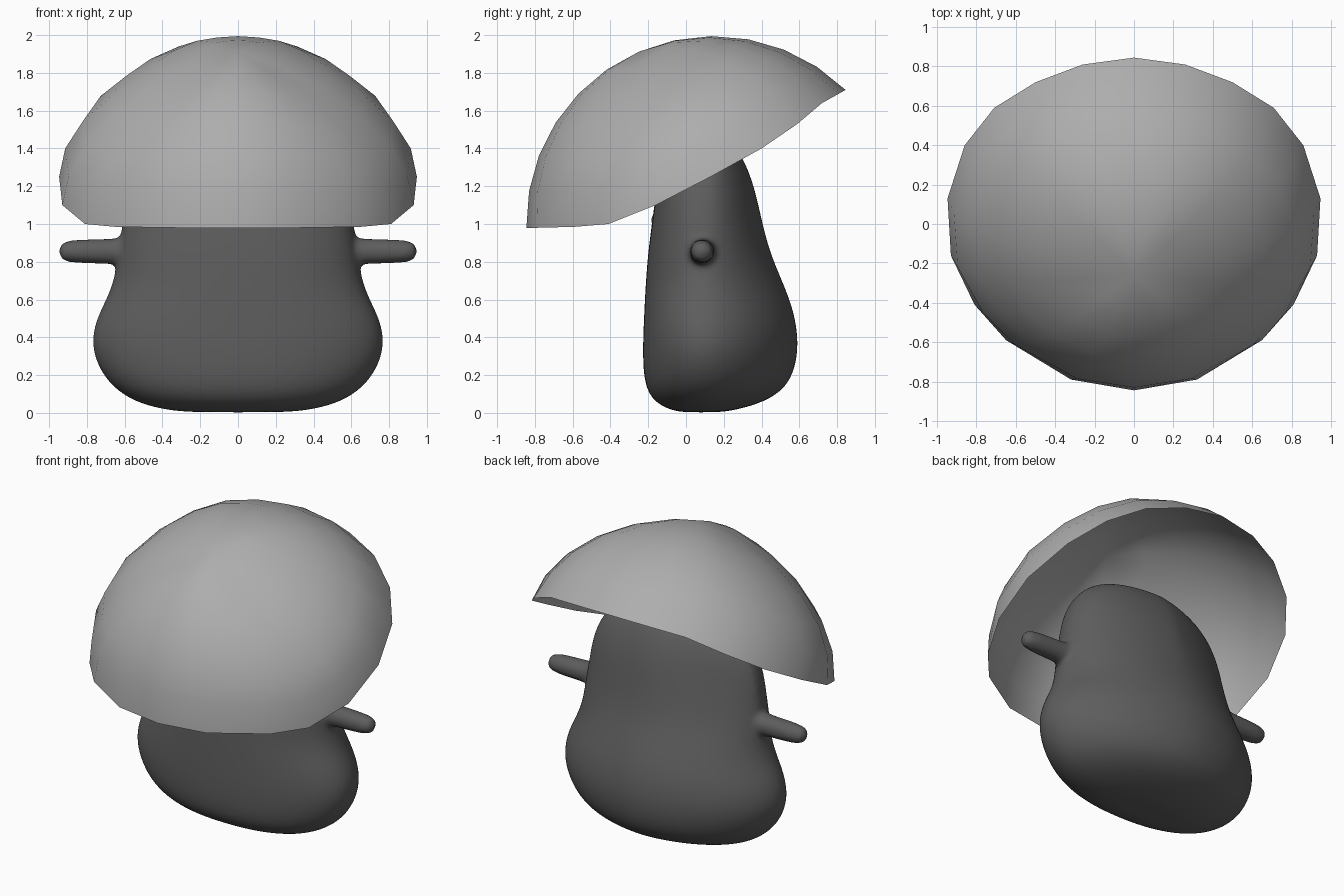
import bpy, bmesh, math
from mathutils import Vector

if "Cube" in bpy.data.objects:
    bpy.data.objects.remove(bpy.data.objects["Cube"])


def material(name, v):
    m = bpy.data.materials.new(name)
    m.diffuse_color = (v, v, v, 1)
    m.use_nodes = True
    m.node_tree.nodes["Principled BSDF"].inputs["Base Color"].default_value = m.diffuse_color
    return m


LIGHT = material("light grey", 0.42)
DARK = material("dark grey", 0.11)


def loft(name, rings, mat, cap_ends=True, tip=None, subdiv=0):
    """Skin closed rings of points, ending in flat caps or one tip point."""
    bm = bmesh.new()
    rows = [[bm.verts.new(p) for p in ring] for ring in rings]
    n = len(rows[0])
    for a, b in zip(rows, rows[1:]):
        for i in range(n):
            j = (i + 1) % n
            bm.faces.new((a[i], a[j], b[j], b[i]))
    if tip is not None:
        t = bm.verts.new(tip)
        for i in range(n):
            bm.faces.new((rows[-1][i], rows[-1][(i + 1) % n], t))
    if cap_ends:
        bm.faces.new(rows[0][::-1])
        if tip is None:
            bm.faces.new(rows[-1])
        bmesh.ops.recalc_face_normals(bm, faces=bm.faces)
    me = bpy.data.meshes.new(name)
    bm.to_mesh(me)
    bm.free()
    me.materials.append(mat)
    me.shade_smooth()
    ob = bpy.data.objects.new(name, me)
    bpy.context.collection.objects.link(ob)
    if subdiv:
        s = ob.modifiers.new("soften", "SUBSURF")
        s.levels = s.render_levels = subdiv
    return ob


def spow(v, e):
    return math.copysign(abs(v) ** e, v)


# Stem body: rows of z, half width, front y, back y; boxy front, round back
body_rows = [
    (0.003, 0.20, 0.00, 0.16), (0.010, 0.36, -0.07, 0.24),
    (0.05, 0.53, -0.16, 0.40), (0.12, 0.65, -0.21, 0.52),
    (0.22, 0.735, -0.228, 0.578), (0.36, 0.785, -0.23, 0.60),
    (0.50, 0.755, -0.224, 0.582), (0.61, 0.695, -0.219, 0.548),
    (0.72, 0.655, -0.212, 0.502), (0.85, 0.64, -0.202, 0.447),
    (1.00, 0.615, -0.182, 0.407), (1.15, 0.59, -0.162, 0.375),
    (1.28, 0.54, -0.14, 0.335), (1.39, 0.45, -0.09, 0.28),
    (1.45, 0.31, -0.02, 0.22), (1.46, 0.15, 0.03, 0.15),
]
SEG = 32
rings = []
for z, w, y0, y1 in body_rows:
    c = min((y0 + y1) / 2, 0.10)
    u = max(0, min(1, (z - 0.7) / 0.45))     # 0 at the belly, 1 at the top
    ring = []
    for i in range(SEG):
        a = 2 * math.pi * i / SEG
        s = math.sin(a)
        if s > 0:
            # the left shoulder slopes away more than the right one
            e = 1.1 + u * (-0.1 if math.cos(a) > 0 else 0.35)
            d = y1 - c
        else:
            e, d = 0.9 - 0.15 * u, c - y0
        ring.append((w * spow(math.cos(a), e), c + d * spow(s, e), z))
    rings.append(ring)
body = loft("stem_body_with_arms", rings, DARK, subdiv=2)

# Arms: rows of distance from the middle, radius, flaring into the body
arm_rows = [(0.50, 0.09), (0.60, 0.082), (0.645, 0.072), (0.69, 0.068),
            (0.76, 0.067), (0.86, 0.063), (0.915, 0.056), (0.94, 0.038)]
parts = [body]
for side, label in ((1, "right_arm"), (-1, "left_arm")):
    rings = [[(side * x, 0.085 + r * math.cos(k * math.pi / 8),
               0.855 + r * math.sin(k * math.pi / 8)) for k in range(16)]
             for x, r in arm_rows]
    parts.append(loft(label, rings, DARK, tip=(side * 0.95, 0.085, 0.855),
                      subdiv=1))

# Blend the arms into the body as one smooth skin
bpy.ops.object.select_all(action='DESELECT')
for ob in parts:
    bpy.context.view_layer.objects.active = ob
    bpy.ops.object.modifier_apply(modifier="soften")
    ob.select_set(True)
bpy.context.view_layer.objects.active = body
bpy.ops.object.join()
remesh = body.modifiers.new("blend", "REMESH")
remesh.mode = 'VOXEL'
remesh.voxel_size = 0.016
remesh.use_smooth_shade = True
relax = body.modifiers.new("relax", "SMOOTH")
relax.factor = 0.5
relax.iterations = 6

# Small nose hidden beneath the brim
bpy.ops.mesh.primitive_uv_sphere_add(segments=16, ring_count=8, radius=0.04,
                                     location=(0, -0.155, 1.02))
nose = bpy.context.object
nose.name = "nose"
nose.scale = (1.2, 0.7, 1.0)
nose.data.materials.append(DARK)
nose.data.shade_smooth()

# Cap: a tilted open dome rising from a faceted rim
half_rim = [(0, -0.845, 0.98), (0.32, -0.79, 0.98), (0.65, -0.59, 0.985),
            (0.81, -0.41, 1.0), (0.93, -0.16, 1.10), (0.947, 0.13, 1.25),
            (0.86, 0.40, 1.40), (0.71, 0.59, 1.53), (0.50, 0.72, 1.64),
            (0.26, 0.81, 1.69), (0, 0.845, 1.71)]
rim = [Vector(p) for p in half_rim]
rim += [Vector((-p.x, p.y, p.z)) for p in rim[-2:0:-1]]
centre = Vector((0, 0, 1.345))
rise = Vector((0, -0.40, 0.916)) * 0.62
STEPS = 6
rings = []
for s in range(STEPS, 0, -1):
    t = s / STEPS
    ring = []
    for p in rim:
        full = math.radians(68 + 22 * (p.x / 0.947) ** 2)
        out = math.sin(full * t) / math.sin(full)
        up = (math.cos(full * t) - math.cos(full)) / (1 - math.cos(full))
        ring.append(centre + (p - centre) * out + rise * up)
    rings.append(ring)
loft("mushroom_cap", rings, LIGHT, cap_ends=False, tip=centre + rise)
